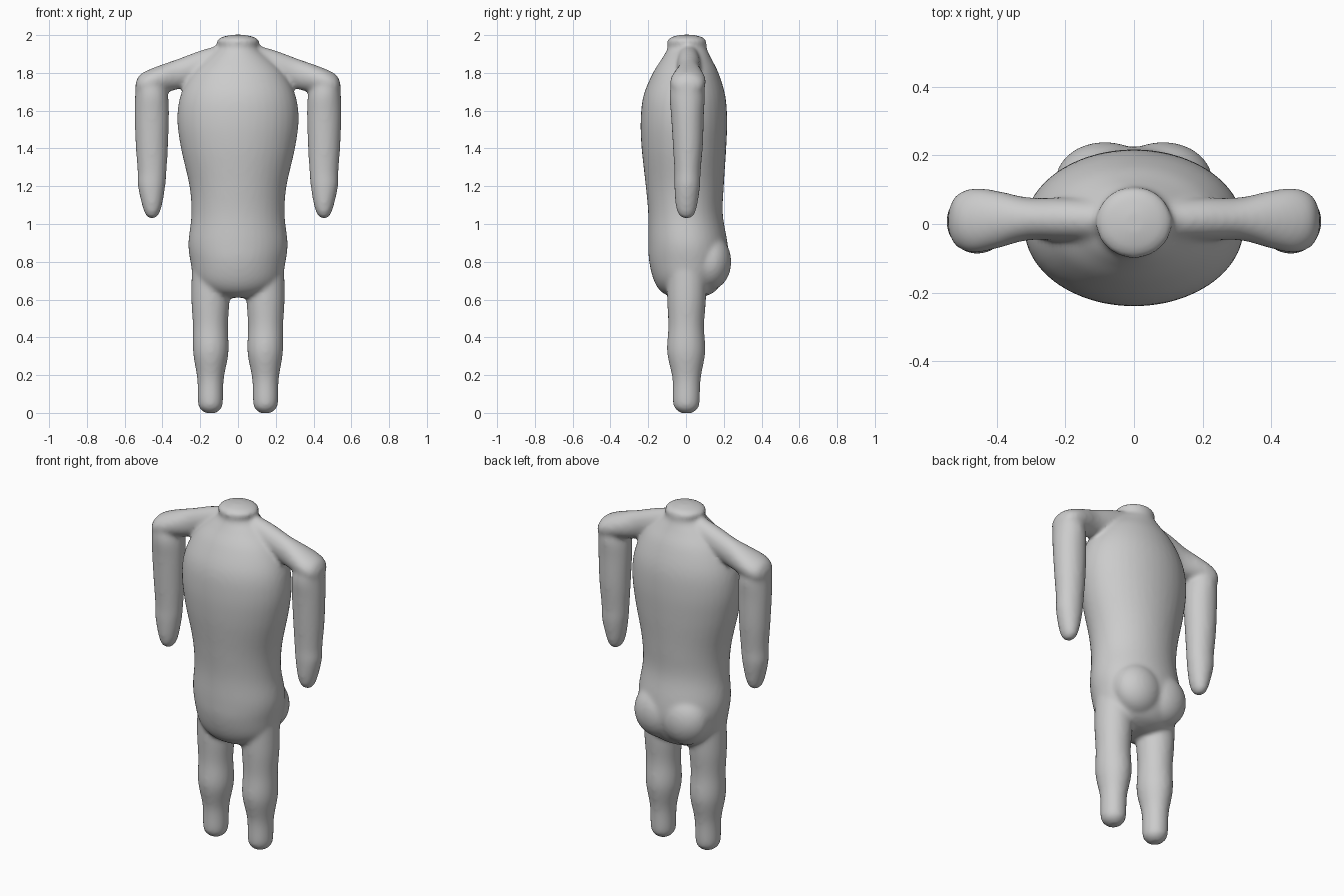
import bpy
import bmesh
import math
from mathutils import Vector, Matrix

cube = bpy.data.objects.get("Cube")
if cube:
    bpy.data.objects.remove(cube, do_unlink=True)

SIDES = 40
STEPS = 5

skin = bpy.data.materials.new("plain grey")
skin.use_nodes = True
grey = (0.6, 0.6, 0.6, 1.0)
skin.diffuse_color = grey
skin.node_tree.nodes["Principled BSDF"].inputs["Base Color"].default_value = grey


def smooth_stations(stations):
    """Fill in extra stations along a Catmull-Rom curve."""
    points = [Vector(s) for s in stations]
    padded = [points[0]] + points + [points[-1]]
    result = []
    for p, q, r, s in zip(padded, padded[1:], padded[2:], padded[3:]):
        for step in range(STEPS):
            t = step / STEPS
            result.append(q + (r - p) * (t / 2)
                          + (p * 2 - q * 5 + r * 4 - s) * (t * t / 2)
                          + (q * 3 - p - r * 3 + s) * (t ** 3 / 2))
    return result + [points[-1]]


def loft(bm, stations, axis="z", side=1):
    """Skin ellipses given as (position, min, max, min, max)."""
    rings = []
    for pos, a_min, a_max, b_min, b_max in smooth_stations(stations):
        ring = []
        for i in range(SIDES):
            angle = math.tau * i / SIDES
            a = (a_min + a_max) / 2 + (a_max - a_min) / 2 * math.cos(angle)
            b = (b_min + b_max) / 2 + (b_max - b_min) / 2 * math.sin(angle)
            x, y, z = (a, b, pos) if axis == "z" else (pos, a, b)
            ring.append(bm.verts.new((x * side, y, z)))
        rings.append(ring)
    faces = [bm.faces.new(rings[0]), bm.faces.new(rings[-1])]
    for low, high in zip(rings, rings[1:]):
        for i in range(SIDES):
            j = (i + 1) % SIDES
            faces.append(bm.faces.new((low[i], low[j], high[j], high[i])))
    bmesh.ops.recalc_face_normals(bm, faces=faces)


# Torso and neck stub: height, half width, front, back
torso = [(0.61, 0.08, -0.07, 0.08), (0.64, 0.17, -0.13, 0.15),
         (0.70, 0.228, -0.17, 0.195), (0.80, 0.252, -0.195, 0.225),
         (0.90, 0.263, -0.20, 0.22), (1.05, 0.247, -0.20, 0.195),
         (1.20, 0.257, -0.213, 0.20), (1.40, 0.302, -0.235, 0.213),
         (1.55, 0.321, -0.24, 0.218), (1.68, 0.305, -0.225, 0.208),
         (1.80, 0.245, -0.175, 0.172), (1.88, 0.165, -0.125, 0.132),
         (1.93, 0.108, -0.098, 0.11), (1.97, 0.112, -0.10, 0.108),
         (1.99, 0.085, -0.075, 0.085), (2.002, 0.03, -0.03, 0.035)]

# Shoulder, running outwards: x, then y range and z range
shoulder = [(0.04, -0.05, 0.07, 1.80, 1.965), (0.20, -0.048, 0.077, 1.76, 1.918),
            (0.31, -0.048, 0.078, 1.715, 1.877), (0.40, -0.072, 0.098, 1.695, 1.845),
            (0.47, -0.085, 0.105, 1.68, 1.818), (0.52, -0.065, 0.085, 1.68, 1.79),
            (0.542, -0.025, 0.04, 1.70, 1.75)]

# Hanging arm: z, then x range and y range
arm = [(1.03, 0.44, 0.47, -0.015, 0.02), (1.05, 0.42, 0.49, -0.04, 0.045),
       (1.10, 0.402, 0.508, -0.055, 0.06), (1.20, 0.385, 0.53, -0.062, 0.075),
       (1.28, 0.378, 0.532, -0.062, 0.078), (1.42, 0.37, 0.542, -0.07, 0.09),
       (1.58, 0.365, 0.548, -0.08, 0.095), (1.68, 0.37, 0.545, -0.088, 0.10),
       (1.75, 0.39, 0.54, -0.075, 0.09), (1.80, 0.42, 0.51, -0.04, 0.055)]

# Leg: z, then x range and y range
leg = [(-0.002, 0.12, 0.17, -0.025, 0.03), (0.015, 0.095, 0.195, -0.05, 0.055),
       (0.05, 0.08, 0.212, -0.069, 0.072), (0.18, 0.075, 0.216, -0.072, 0.078),
       (0.32, 0.05, 0.238, -0.10, 0.102), (0.46, 0.053, 0.239, -0.094, 0.096),
       (0.60, 0.045, 0.247, -0.10, 0.106), (0.75, 0.05, 0.245, -0.10, 0.11)]

bm = bmesh.new()
loft(bm, [(z, -w, w, front, back) for z, w, front, back in torso])
for side in (1, -1):
    loft(bm, shoulder, "x", side)
    loft(bm, arm, "z", side)
    loft(bm, leg, "z", side)
    # Rounded seat at the back of the hips
    place = Matrix.Translation((0.085 * side, 0.125, 0.80)) @ Matrix.Diagonal((0.145, 0.115, 0.15, 1))
    bmesh.ops.create_uvsphere(bm, u_segments=32, v_segments=16, radius=1, matrix=place)

mesh = bpy.data.meshes.new("body")
bm.to_mesh(mesh)
bm.free()
mesh.materials.append(skin)
body = bpy.data.objects.new("body", mesh)
bpy.context.collection.objects.link(body)

# Fuse the parts into one skin and soften the joins
fuse = body.modifiers.new("fuse", "REMESH")
fuse.mode = "VOXEL"
fuse.voxel_size = 0.011
fuse.use_smooth_shade = True
soften = body.modifiers.new("soften", "SMOOTH")
soften.factor = 0.5
soften.iterations = 12
